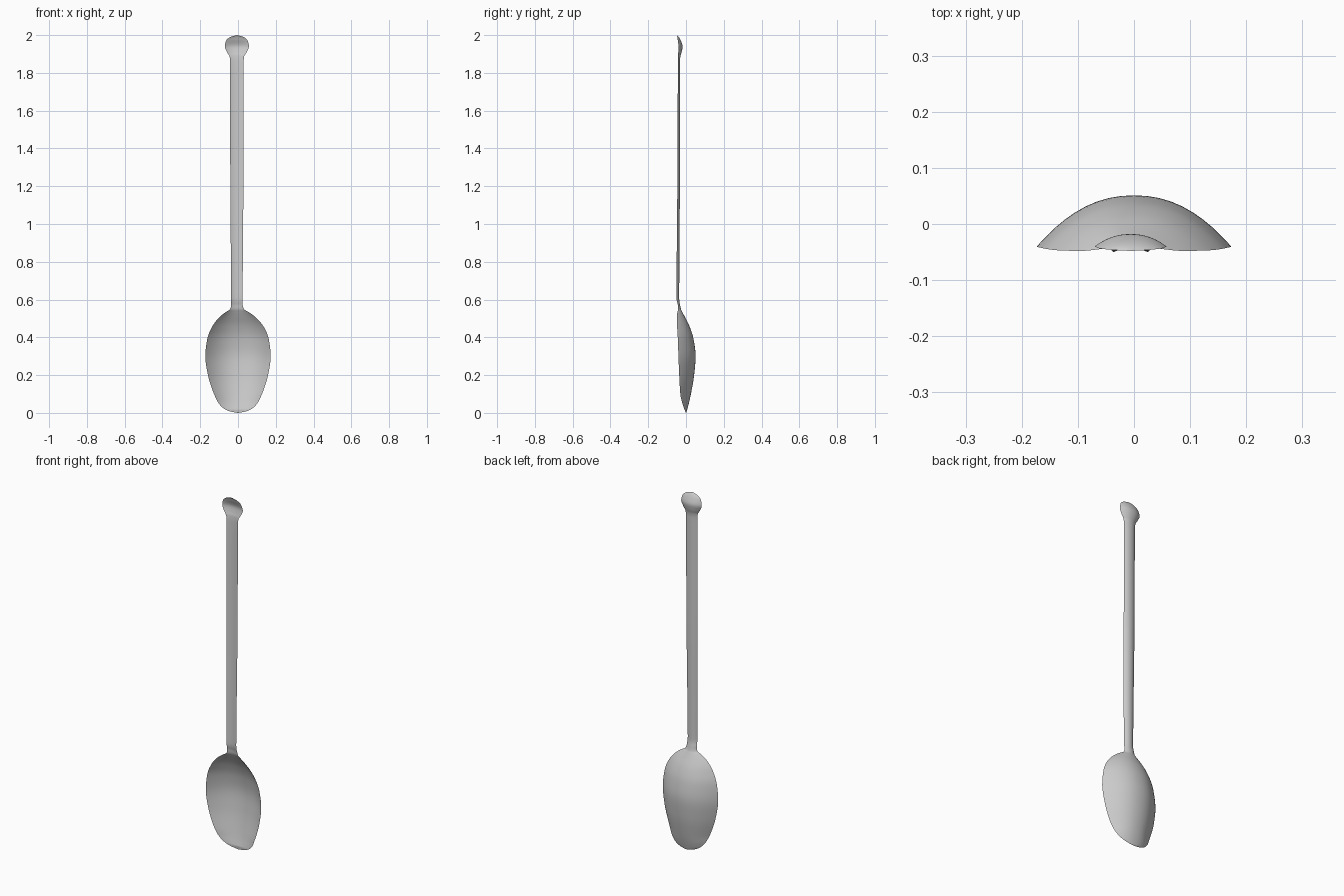
import bpy, bmesh, math

if "Cube" in bpy.data.objects:
    bpy.data.objects.remove(bpy.data.objects["Cube"])

# Spoon stations from tip to knob: height, half width, rim y, back y
STATIONS = [
    (0.000, 0.000, 0.000, 0.001), (0.006, 0.035, -0.003, 0.003),
    (0.020, 0.070, -0.009, 0.007), (0.050, 0.102, -0.019, 0.015),
    (0.100, 0.127, -0.030, 0.026), (0.200, 0.159, -0.036, 0.043),
    (0.300, 0.173, -0.040, 0.051), (0.390, 0.163, -0.043, 0.040),
    (0.460, 0.134, -0.047, 0.018), (0.510, 0.092, -0.048, -0.007),
    (0.535, 0.058, -0.045, -0.020), (0.548, 0.038, -0.042, -0.026),
    (0.570, 0.031, -0.043, -0.031), (0.610, 0.030, -0.050, -0.036),
    (0.850, 0.032, -0.049, -0.035), (1.300, 0.035, -0.045, -0.032),
    (1.860, 0.036, -0.043, -0.032), (1.885, 0.038, -0.042, -0.030),
    (1.910, 0.052, -0.041, -0.023), (1.940, 0.064, -0.040, -0.018),
    (1.970, 0.057, -0.043, -0.027), (1.990, 0.035, -0.046, -0.038),
    (2.000, 0.000, -0.048, -0.047),
]
STEPS, HALF = 5, 12


def slope(col, i):
    """Monotone slope, so the long handle does not overshoot."""
    if i == 0 or i == len(col) - 1:
        a, b = (0, 1) if i == 0 else (-2, -1)
        return col[b] - col[a]
    a, b = col[i] - col[i - 1], col[i + 1] - col[i]
    return 2 * a * b / (a + b) if a * b > 0 else 0.0


def smooth(col):
    out = []
    for i in range(len(col) - 1):
        m0, m1 = slope(col, i), slope(col, i + 1)
        for k in range(STEPS):
            t = k / STEPS
            out.append((2*t**3 - 3*t*t + 1) * col[i] + (t**3 - 2*t*t + t) * m0
                       + (3*t*t - 2*t**3) * col[i + 1] + (t**3 - t*t) * m1)
    return out + [col[-1]]


rows = list(zip(*[smooth(c) for c in zip(*STATIONS)]))
bm = bmesh.new()
us = [-math.cos(math.pi * k / (2 * HALF)) for k in range(2 * HALF + 1)]


def section(z, w, rim, back):
    """Closed crescent: hollow front, rounded back, meeting at the rim."""
    cx = -0.006 * min(1, max(0, (z - 0.45) / 0.12))
    depth = back - rim
    hollow = depth - min(0.008, depth * 0.55)
    pts = [(u, depth) for u in us] + [(u, hollow) for u in us[-2:0:-1]]
    return [bm.verts.new((cx + w * u, rim + d * (1 - abs(u) ** 2.2), z))
            for u, d in pts]


# Body: bowl, neck, handle and knob as one loft
tip = bm.verts.new((0, rows[0][2], rows[0][0]))
loops = [section(*r) for r in rows[1:-1]]
end = bm.verts.new((-0.006, rows[-1][2], rows[-1][0]))
n = len(loops[0])
for a, b in zip(loops, loops[1:]):
    for k in range(n):
        j = (k + 1) % n
        bm.faces.new((a[k], a[j], b[j], b[k]))
for k in range(n):
    j = (k + 1) % n
    bm.faces.new((tip, loops[0][j], loops[0][k]))
    bm.faces.new((end, loops[-1][k], loops[-1][j]))
bmesh.ops.recalc_face_normals(bm, faces=bm.faces)

mesh = bpy.data.meshes.new("spoon")
bm.to_mesh(mesh)
bm.free()
spoon = bpy.data.objects.new("spoon", mesh)
bpy.context.collection.objects.link(spoon)
bpy.context.view_layer.objects.active = spoon
spoon.select_set(True)
bpy.ops.object.shade_smooth_by_angle(angle=math.radians(50))
